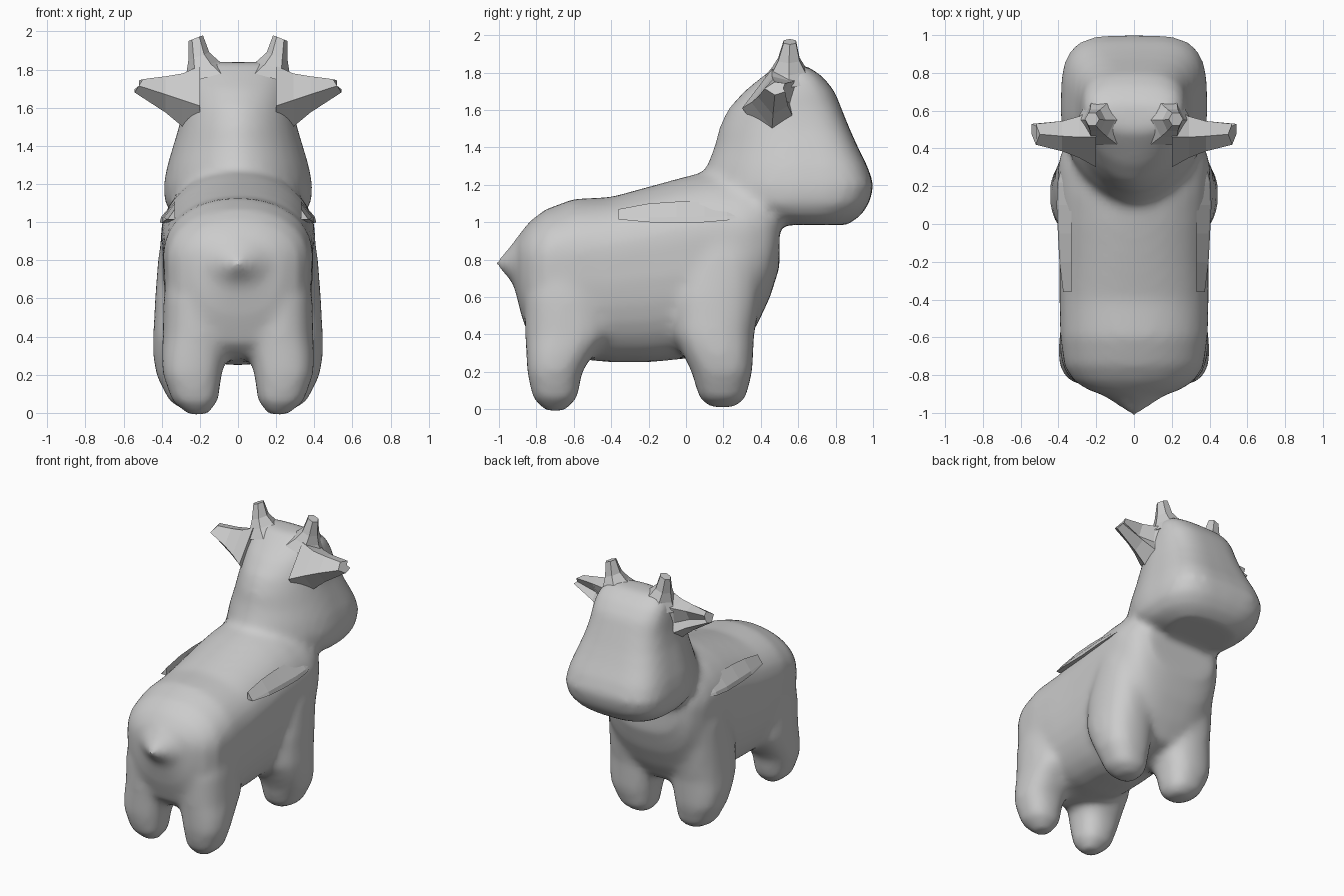
import bpy, bmesh
from math import cos, sin, pi, copysign

if "Cube" in bpy.data.objects:
    bpy.data.objects.remove(bpy.data.objects["Cube"])


def arc(v, n):
    return copysign(abs(v) ** (2 / n), v)


def loft(bm, rings):
    # skin closed rings and cap both ends
    vr = [[bm.verts.new(p) for p in r] for r in rings]
    k = len(vr[0])
    for a, b in zip(vr, vr[1:]):
        for i in range(k):
            j = (i + 1) % k
            bm.faces.new((a[i], a[j], b[j], b[i]))
    bm.faces.new(vr[0][::-1])
    bm.faces.new(vr[-1])


def finish(bm, name):
    bmesh.ops.recalc_face_normals(bm, faces=bm.faces)
    me = bpy.data.meshes.new(name)
    bm.to_mesh(me)
    bm.free()
    ob = bpy.data.objects.new(name, me)
    bpy.context.collection.objects.link(ob)
    return ob


def body_ring(y, z0, z1, w, top, n=32):
    # upright section: flat flanks, domed back
    zc = z0 + (z1 - z0) * 0.66
    pts = []
    for i in range(n):
        a = 2 * pi * i / n
        e = top if sin(a) > 0 else 2.6
        h = z1 - zc if sin(a) > 0 else zc - z0
        pts.append((w * arc(cos(a), e), y, zc + h * arc(sin(a), e)))
    return pts


def flat_ring(z, y0, y1, xc, w, split=0.5, back=2.4, front=2.4, n=32):
    # horizontal section with separate back and front roundness
    yc = y0 + (y1 - y0) * split
    pts = []
    for i in range(n):
        a = 2 * pi * i / n
        e = front if sin(a) > 0 else back
        h = y1 - yc if sin(a) > 0 else yc - y0
        pts.append((xc + w * arc(cos(a), e), yc + h * arc(sin(a), e), z))
    return pts


bm = bmesh.new()

# torso: y, bottom, top, half width, roundness of the back
torso = [(-0.92, .66, .88, .11, 2), (-0.88, .5, .95, .24, 2.1), (-0.83, .36, 1.01, .32, 2.1),
         (-0.75, .29, 1.07, .37, 2.1), (-0.6, .27, 1.125, .39, 2.1), (-0.4, .25, 1.135, .395, 2.2),
         (-0.2, .25, 1.19, .395, 2.1), (0, .27, 1.245, .40, 2.0), (.15, .28, 1.28, .405, 1.9),
         (.3, .32, 1.28, .405, 1.9), (.38, .45, 1.24, .385, 2), (.45, .6, 1.18, .35, 2),
         (.5, .76, 1.12, .28, 2)]
loft(bm, [body_ring(*s) for s in torso])

# tail stub
loft(bm, [[(r * cos(2 * pi * i / 12), y, .78 + r * .8 * sin(2 * pi * i / 12))
           for i in range(12)] for y, r in ((-.8, .3), (-.9, .18), (-.96, .085), (-1.02, .012))])

# head and neck: z, back y, front y, half width, back and front roundness
head = [(.985, .5, .86, .24, 2, 2.6), (1.03, .25, .93, .335, 2, 3), (1.1, .12, .98, .385, 1.9, 3.5),
        (1.2, .08, 1.005, .39, 1.8, 3.8), (1.3, .11, .97, .37, 1.8, 3.8), (1.4, .15, .92, .34, 1.8, 3.6),
        (1.5, .175, .875, .31, 1.8, 3.4), (1.6, .22, .835, .29, 1.8, 3.2), (1.7, .31, .795, .28, 1.9, 3),
        (1.78, .41, .73, .26, 2, 3), (1.84, .49, .64, .21, 2, 3)]
loft(bm, [flat_ring(z, a, b, 0, w, .55, p, q) for z, a, b, w, p, q in head])

# legs: z, back y, front y, x centre, half width
front_leg = [(.01, .13, .26, .215, .06), (.06, .07, .32, .235, .125), (.2, .03, .355, .26, .17),
             (.3, -.02, .36, .255, .19), (.4, -.07, .365, .25, .195), (.6, -.08, .40, .24, .195),
             (.8, -.02, .43, .22, .2), (1.0, .02, .4, .19, .2)]
rear_leg = [(-.01, -.75, -.65, .21, .05), (.06, -.82, -.58, .225, .12), (.2, -.85, -.555, .24, .155),
            (.3, -.855, -.49, .23, .17), (.4, -.86, -.4, .215, .18), (.6, -.865, -.4, .2, .19),
            (.85, -.8, -.44, .18, .18)]
for s in (-1, 1):
    for leg in (front_leg, rear_leg):
        loft(bm, [flat_ring(z, a, b, s * x, w) for z, a, b, x, w in leg])

# fuse into one soft skin
ob = finish(bm, "cow_body")
rm = ob.modifiers.new("fuse", 'REMESH')
rm.mode = 'VOXEL'
rm.voxel_size = 0.026
rm.use_smooth_shade = True
sm = ob.modifiers.new("soften", 'SMOOTH')
sm.factor = 0.5
sm.iterations = 9

for s, side in ((-1, "left"), (1, "right")):
    # horn: flared low-poly stub
    bm = bmesh.new()
    loft(bm, [[(s * (x + r * cos(2 * pi * i / 6)), y + r * q * sin(2 * pi * i / 6), z + t * cos(2 * pi * i / 6))
               for i in range(6)]
              for x, y, z, r, q, t in ((.16, .555, 1.76, .14, 1.1, -.04), (.185, .55, 1.815, .085, 1.2, -.03),
                                       (.205, .55, 1.87, .055, 1.2, -.02), (.222, .555, 1.965, .038, 1.0, -.015))])
    finish(bm, "horn_" + side)

    # ear: hexagonal taper flaring back into the neck, dished in front
    bm = bmesh.new()
    secs = [(.2, .3, .62, 1.4, 1.82, 0, 0), (.29, .35, .57, 1.5, 1.78, .02, 0),
            (.38, .385, .545, 1.575, 1.765, .04, 0), (.52, .42, .53, 1.68, 1.75, .01, .022)]
    rings = []
    for x, y0, y1, z0, z1, dish, lean in secs:
        ym, zm = (y0 + y1) / 2, (z0 + z1) / 2
        rings.append([(s * (x + lean), ym, z0), (s * (x + lean), y1, zm - .25 * (z1 - z0)),
                      (s * x, y1 - dish, zm), (s * x, y1, z1 - .1 * (z1 - z0)),
                      (s * (x - lean), ym, z1), (s * x, y0, zm)])
    loft(bm, rings)
    finish(bm, "ear_" + side)

    # side flap: thin lens-shaped fold along the flank
    bm = bmesh.new()
    rings = []
    for y, o, z0, z1 in ((-.36, .375, 1.015, 1.02), (-.2, .395, 1.0, 1.05), (-.05, .403, .995, 1.06),
                         (.1, .41, 1.0, 1.06), (.22, .405, 1.01, 1.055), (.3, .385, 1.03, 1.04)):
        rings.append([(s * .33, y, z0), (s * o, y, z0), (s * (o - .008), y, (z0 + z1) / 2), (s * .33, y, z1 + .05)])
    loft(bm, rings)
    finish(bm, "side_flap_" + side)
